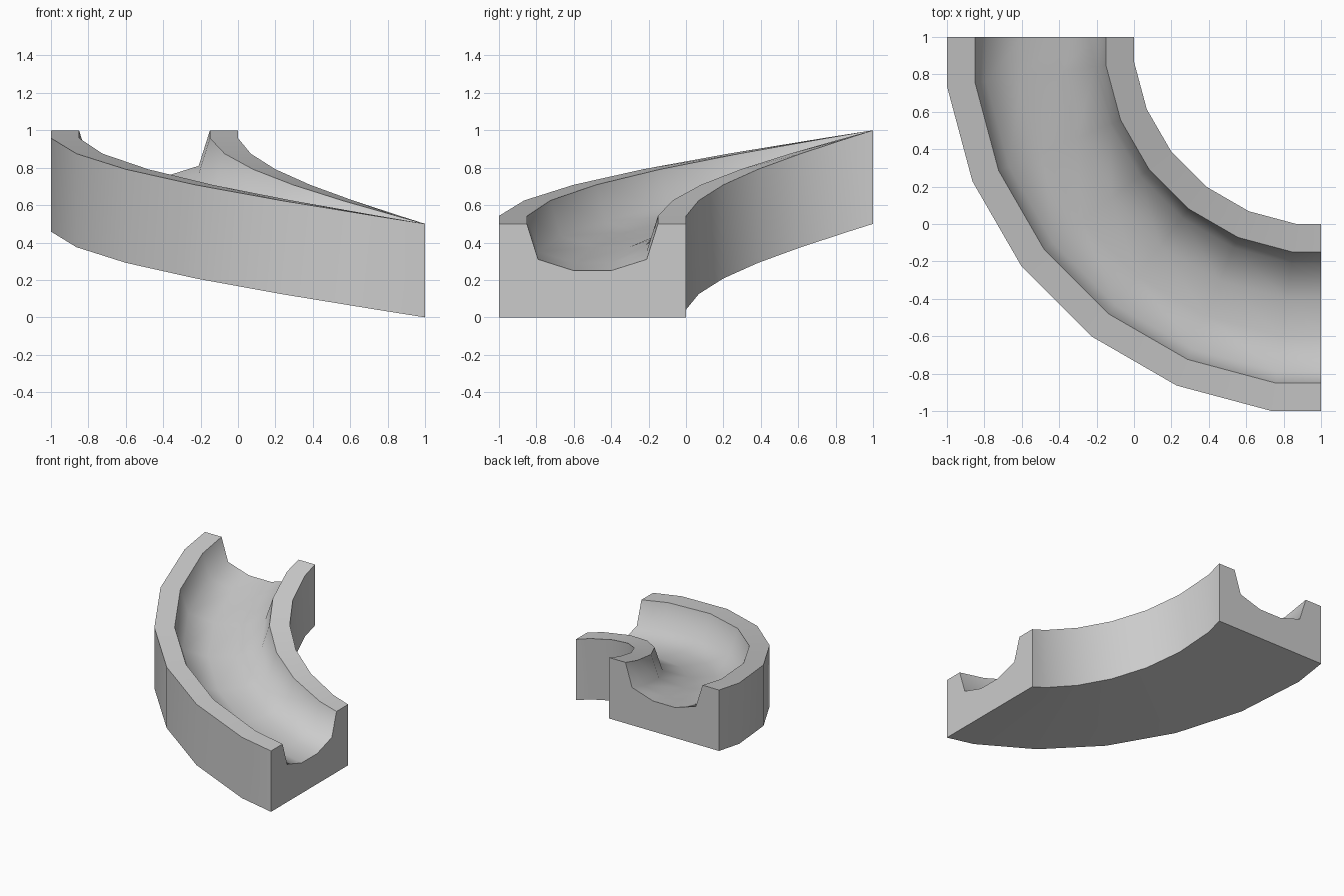
import bpy, bmesh
from math import radians, sin, cos

if "Cube" in bpy.data.objects:
    bpy.data.objects.remove(bpy.data.objects["Cube"])

# Cross-section as (radius from turn centre, height): base, walls, rims, groove
profile = [(1.0, 0.0), (2.0, 0.0), (2.0, 0.5), (1.85, 0.5), (1.79, 0.31),
           (1.6, 0.25), (1.4, 0.25), (1.21, 0.31), (1.15, 0.5), (1.0, 0.5)]
centre = (1.0, 1.0)
rise = 0.5
half = 7.5
# Half-step at both ends, full 15 degree steps between
angles = [0] + [half + 15 * i for i in range(6)] + [90]

bm = bmesh.new()
rings = []
for a in angles:
    grow = 1.0 if a in (0, 90) else 1 / cos(radians(half))
    t = radians(a)
    rings.append([bm.verts.new((centre[0] - r * grow * sin(t),
                                centre[1] - r * grow * cos(t),
                                z + rise * a / 90)) for r, z in profile])

# Sweep the section around the descending turn
n = len(profile)
for r0, r1 in zip(rings, rings[1:]):
    for i in range(n):
        j = (i + 1) % n
        bm.faces.new((r0[i], r0[j], r1[j], r1[i]))

# End caps
bm.faces.new(rings[0])
bm.faces.new(rings[-1][::-1])
bmesh.ops.recalc_face_normals(bm, faces=bm.faces)

mesh = bpy.data.meshes.new("curved_ramp_track")
bm.to_mesh(mesh)
bm.free()
track = bpy.data.objects.new("curved_ramp_track", mesh)
bpy.context.collection.objects.link(track)

# Smooth groove and walls, crisp rims and ends
bpy.context.view_layer.objects.active = track
track.select_set(True)
bpy.ops.object.shade_smooth_by_angle(angle=radians(60))
